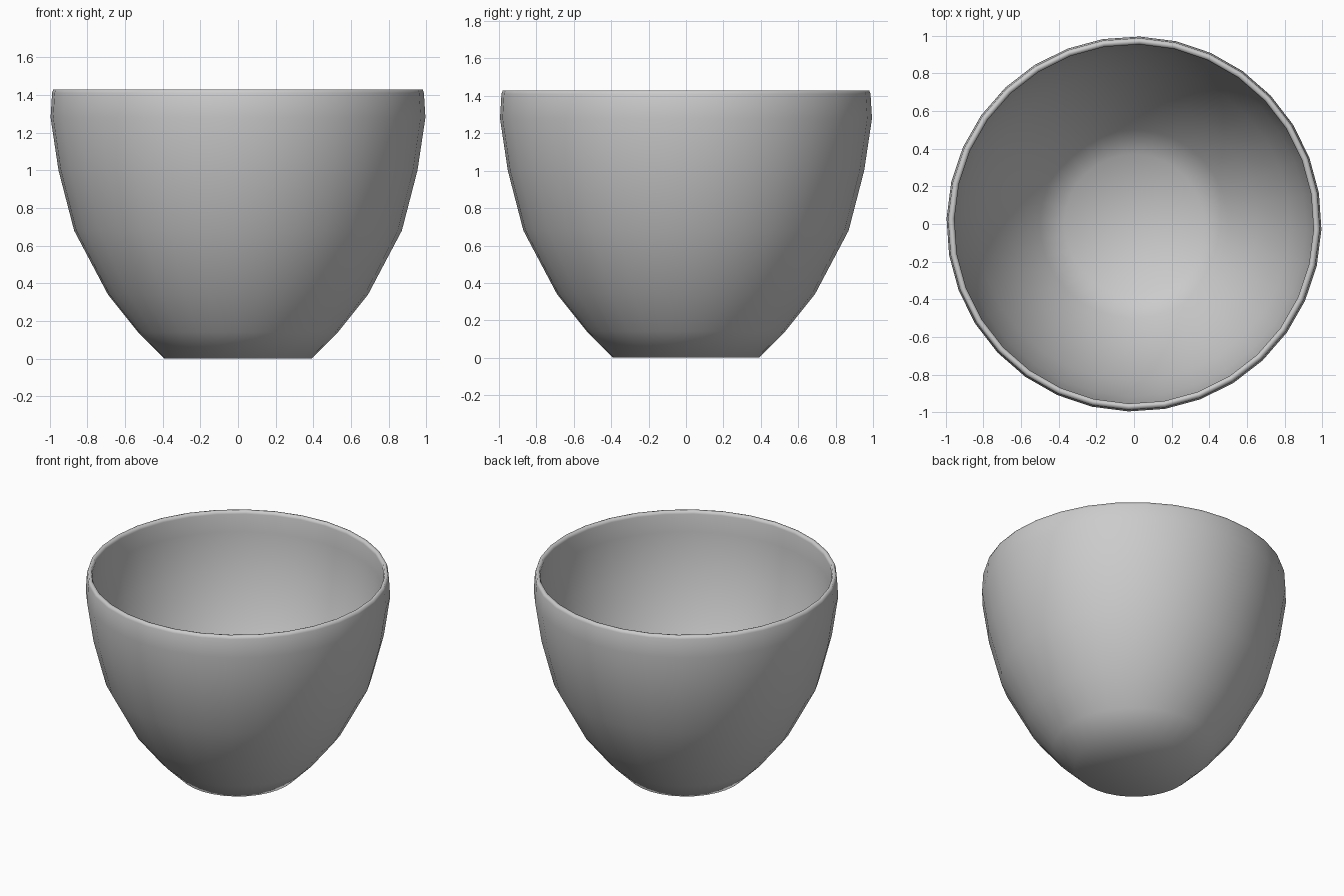
import bpy, bmesh, math

if "Cube" in bpy.data.objects:
    bpy.data.objects.remove(bpy.data.objects["Cube"])

SIDES = 32
OFFSET = math.radians(-1.7)

# Closed wall section (radius, height): outside going up, rim, inside going down
PROFILE = [
    (0.39, 0.0), (0.53, 0.14), (0.69, 0.34), (0.87, 0.68), (0.953, 1.0),
    (0.995, 1.28), (0.987, 1.41), (0.98, 1.43),
    (0.96, 1.43), (0.953, 1.41), (0.958, 1.28), (0.915, 1.01),
    (0.832, 0.70), (0.655, 0.365), (0.50, 0.17), (0.37, 0.045),
]

# One warm-free grey for the whole bowl
grey = bpy.data.materials.new("plain grey")
grey.diffuse_color = (0.6, 0.6, 0.6, 1)
grey.use_nodes = True
grey.node_tree.nodes["Principled BSDF"].inputs["Base Color"].default_value = grey.diffuse_color

bm = bmesh.new()
rings = []
for r, z in PROFILE:
    rings.append([bm.verts.new((r * math.cos(OFFSET + 2 * math.pi * i / SIDES),
                                r * math.sin(OFFSET + 2 * math.pi * i / SIDES), z))
                  for i in range(SIDES)])

# Walls
for a, b in zip(rings, rings[1:]):
    for i in range(SIDES):
        j = (i + 1) % SIDES
        bm.faces.new((a[i], a[j], b[j], b[i]))


# Base underside and inner floor as fans
def cap(ring, z):
    centre = bm.verts.new((0, 0, z))
    for i in range(SIDES):
        bm.faces.new((ring[i], ring[(i + 1) % SIDES], centre))


cap(rings[0], 0.0)
cap(rings[-1], 0.045)
bmesh.ops.recalc_face_normals(bm, faces=bm.faces)
for f in bm.faces:
    f.smooth = True

mesh = bpy.data.meshes.new("bowl")
bm.to_mesh(mesh)
bm.free()
mesh.materials.append(grey)
bowl = bpy.data.objects.new("bowl", mesh)
bpy.context.collection.objects.link(bowl)
